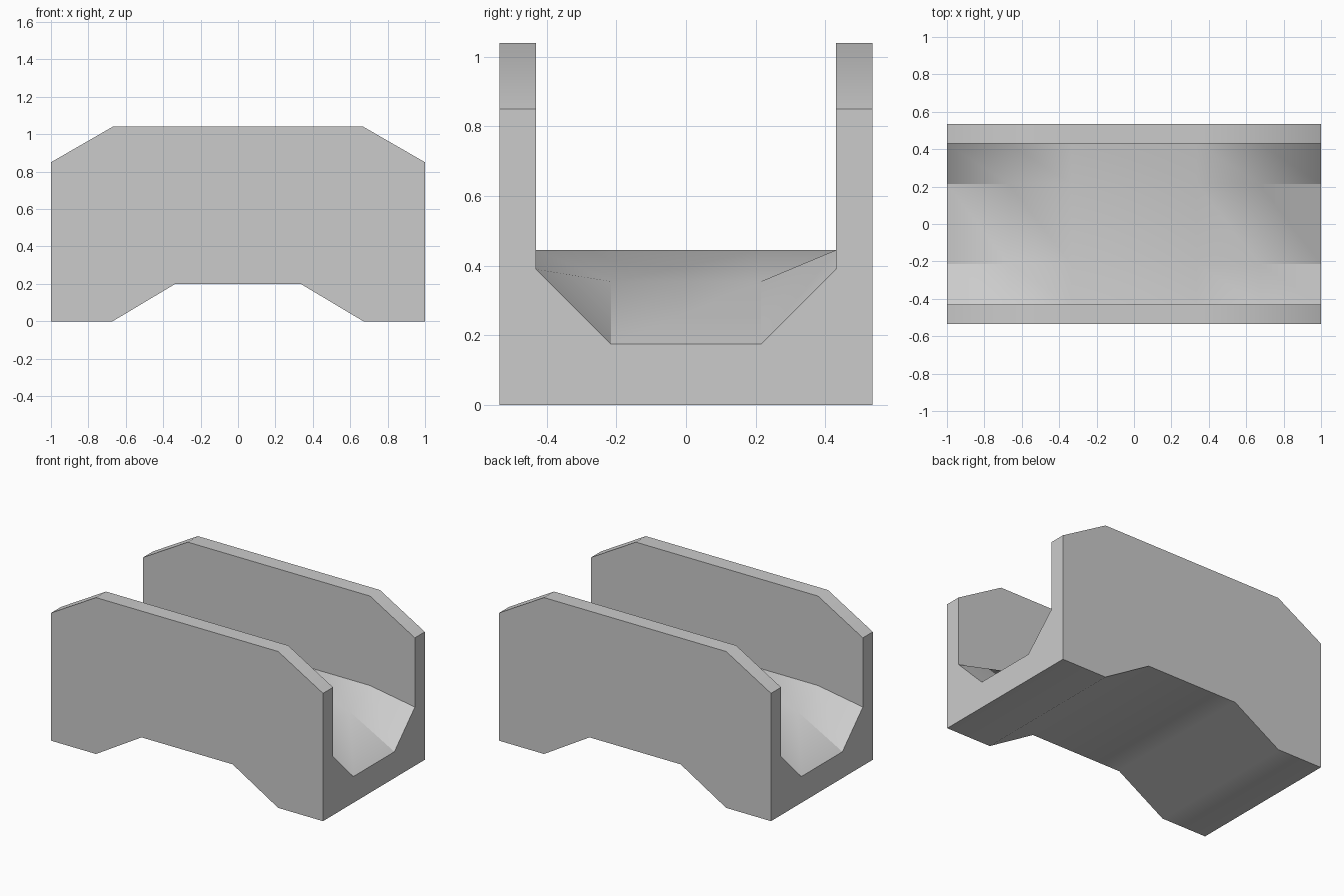
import bpy, bmesh, math

if "Cube" in bpy.data.objects:
    bpy.data.objects.remove(bpy.data.objects["Cube"])

# Stations along x: (x, underside z, wall top z, channel side z, channel floor z)
half = [(0.335, 0.20, 1.04, 0.445, 0.445),
        (0.67, 0.00, 1.04, 0.445, 0.355),
        (1.00, 0.00, 0.85, 0.39, 0.175)]
stations = [(-x, *z) for x, *z in reversed(half)] + half


def section(x, under, top, side, floor):
    """U-shaped cross-section, mirrored about y = 0."""
    right = [(0.535, under), (0.535, top), (0.43, top), (0.43, side), (0.215, floor)]
    left = [(-y, z) for y, z in reversed(right)]
    return [(x, y, z) for y, z in right + left]


# Channel body: loft the sections and cap both ends
bm = bmesh.new()
rings = [[bm.verts.new(p) for p in section(*s)] for s in stations]
n = len(rings[0])
for a, b in zip(rings, rings[1:]):
    for i in range(n):
        j = (i + 1) % n
        bm.faces.new((a[i], a[j], b[j], b[i]))
bm.faces.new(rings[0])
bm.faces.new(rings[-1])
bmesh.ops.recalc_face_normals(bm, faces=bm.faces[:])

mesh = bpy.data.meshes.new("channel_bridge")
bm.to_mesh(mesh)
bm.free()
obj = bpy.data.objects.new("channel_bridge", mesh)
bpy.context.collection.objects.link(obj)

# Soft shading inside the channel, crisp outer edges
bpy.context.view_layer.objects.active = obj
obj.select_set(True)
bpy.ops.object.shade_smooth_by_angle(angle=math.radians(32))
